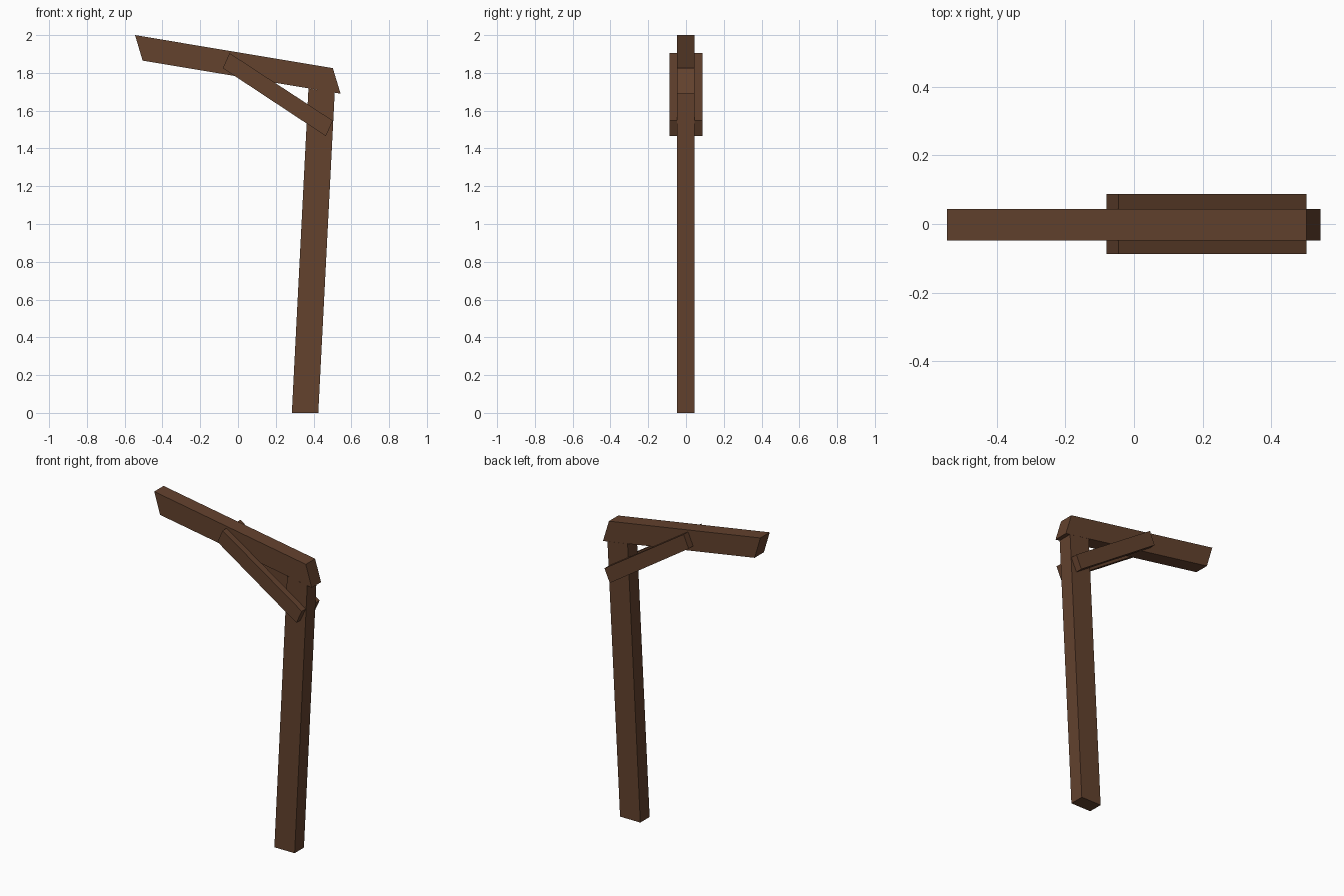
import bpy
import bmesh

cube = bpy.data.objects.get("Cube")
if cube:
    bpy.data.objects.remove(cube, do_unlink=True)

wood = bpy.data.materials.new("brown_wood")
wood.use_nodes = True
colour = (0.125, 0.054, 0.027, 1)
wood.diffuse_color = colour
shader = next(n for n in wood.node_tree.nodes if n.type == 'BSDF_PRINCIPLED')
shader.inputs["Base Color"].default_value = colour
shader.inputs["Roughness"].default_value = 0.9


def timber(name, outline, y_front, y_back):
    """Extrude an (x, z) outline from y_front to y_back."""
    bm = bmesh.new()
    face = bm.faces.new([bm.verts.new((x, y_front, z)) for x, z in outline])
    grown = bmesh.ops.extrude_face_region(bm, geom=[face])["geom"]
    verts = [v for v in grown if isinstance(v, bmesh.types.BMVert)]
    bmesh.ops.translate(bm, verts=verts, vec=(0, y_back - y_front, 0))
    bmesh.ops.recalc_face_normals(bm, faces=bm.faces)
    mesh = bpy.data.meshes.new(name)
    bm.to_mesh(mesh)
    bm.free()
    mesh.materials.append(wood)
    obj = bpy.data.objects.new(name, mesh)
    bpy.context.collection.objects.link(obj)
    return obj


FRONT, BACK, OUTER = -0.048, 0.044, 0.088

# Leaning post, ending at the underside of the beam
timber("post", [(0.285, 0), (0.425, 0), (0.512, 1.695), (0.373, 1.718)], FRONT, BACK)

# Sloping top beam
timber("beam", [(-0.545, 2.0), (-0.505, 1.865), (0.543, 1.69), (0.502, 1.825)], FRONT, BACK)

# Diagonal braces on both sides of the joint
brace = [(-0.045, 1.905), (-0.08, 1.825), (0.465, 1.465), (0.502, 1.547)]
timber("front_brace", brace, -OUTER, FRONT + 0.002)
timber("back_brace", brace, BACK - 0.002, OUTER)
